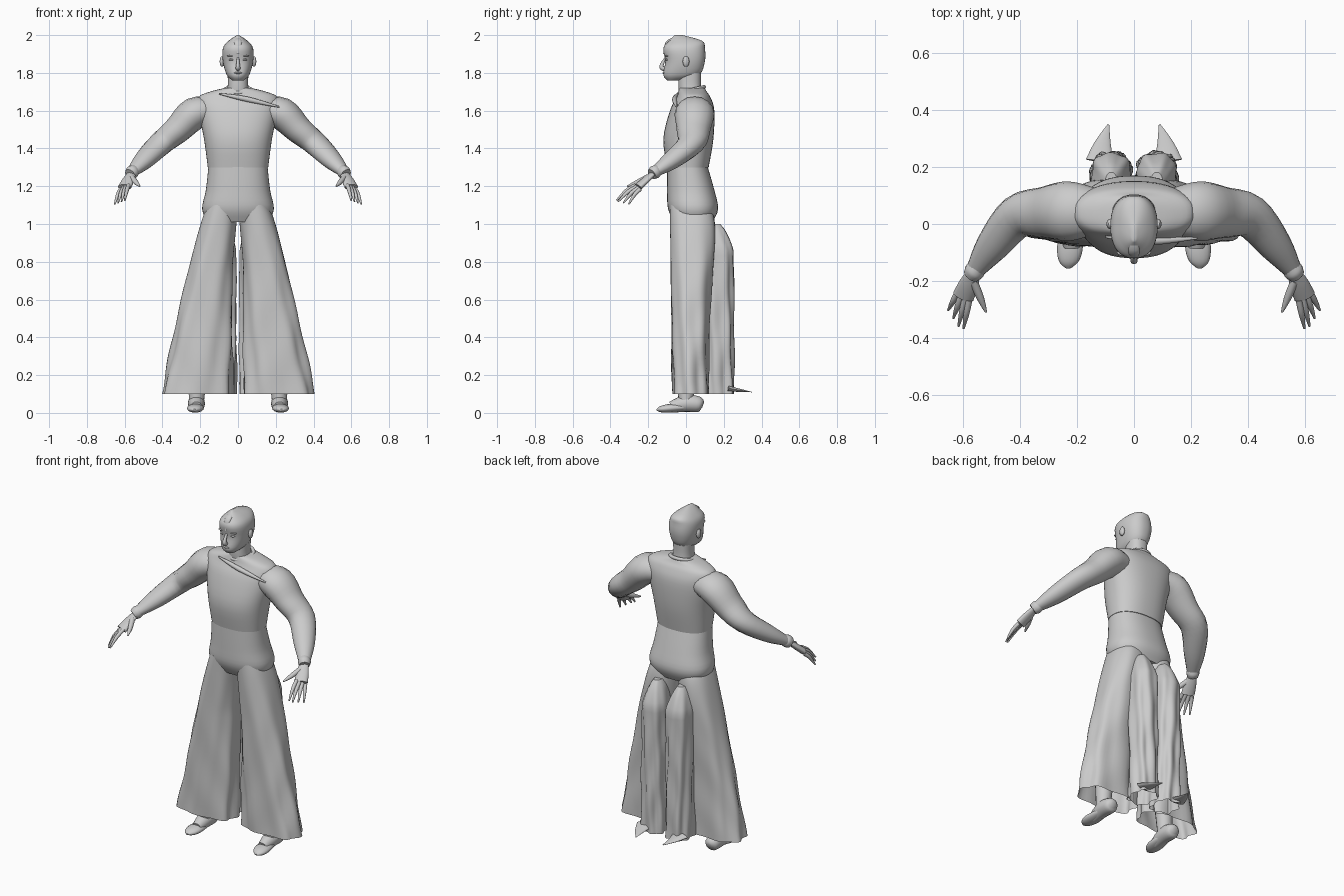
import bpy, bmesh, math
from mathutils import Vector

if "Cube" in bpy.data.objects:
    bpy.data.objects.remove(bpy.data.objects["Cube"])

shade = (.6, .6, .6, 1)
grey = bpy.data.materials.new("plain grey")
grey.use_nodes = True
grey.diffuse_color = shade
grey.node_tree.nodes["Principled BSDF"].inputs["Base Color"].default_value = shade


def loft(name, rings, open_end=False):
    """Skin a list of equal-length point rings and shade it smooth."""
    bm = bmesh.new()
    rows = [[bm.verts.new(point) for point in ring] for ring in rings]
    for lower, upper in zip(rows, rows[1:]):
        for i in range(len(lower)):
            bm.faces.new((lower[i - 1], lower[i], upper[i], upper[i - 1]))
    bm.faces.new(rows[0])
    if not open_end:
        bm.faces.new(rows[-1])
    bmesh.ops.recalc_face_normals(bm, faces=bm.faces)
    mesh = bpy.data.meshes.new(name)
    bm.to_mesh(mesh)
    bm.free()
    mesh.materials.append(grey)
    part = bpy.data.objects.new(name, mesh)
    bpy.context.collection.objects.link(part)
    bpy.ops.object.select_all(action="DESELECT")
    part.select_set(True)
    bpy.context.view_layer.objects.active = part
    bpy.ops.object.shade_smooth_by_angle(angle=math.radians(50))


def smooth_rows(rows, steps=4):
    """Pass a smooth curve through rows of values."""
    rows = [Vector(row) for row in rows]
    padded = [rows[0], *rows, rows[-1]]
    result = []
    for before, start, end, after in zip(padded, padded[1:], padded[2:], padded[3:]):
        for step in range(steps):
            t = step / steps
            leave, arrive = (end - before) / 2, (after - start) / 2
            ease = t * t * (3 - 2 * t)
            result.append(start.lerp(end, ease) + leave * t * (1 - t) ** 2 - arrive * t * t * (1 - t))
    return result + [rows[-1]]


def circle(count):
    angles = [math.tau * i / count for i in range(count)]
    return [(a, math.cos(a), math.sin(a)) for a in angles]


def section(z, left, right, front, back, fold=0, phase=0, power=.85):
    """Horizontal rounded outline, optionally rippled by cloth folds."""
    ring = []
    for angle, c, s in circle(48):
        ripple = 1 + fold * (math.sin(7 * angle + 5 * z + phase) + math.sin(4 * angle - 17 * z) / 2)
        x = math.copysign(abs(c) ** power, c) * ripple
        y = math.copysign(abs(s) ** power, s) * ripple
        ring.append(((left + right + x * (right - left)) / 2, (front + back + y * (back - front)) / 2, z))
    return ring


def body(name, rows):
    """Symmetric upright form from rows of height, half width, front, back."""
    loft(name, [section(z, -w, w, front, back) for z, w, front, back in smooth_rows(rows)])


def tube(name, path, widths, flat=1, side=1, up=(0, 0, 1)):
    """Smooth tube; flat scales its thickness along the up direction."""
    knots = smooth_rows([(side * x, y, z, w) for (x, y, z), w in zip(path, widths)])
    points = [knot.to_3d() for knot in knots]
    before, after = [points[0], *points], points[1:] + points[-1:]
    rings = []
    for point, knot, past, ahead in zip(points, knots, before, after):
        along = (ahead - past).normalized()
        across = along.cross(Vector(up)).normalized()
        rise = across.cross(along) * flat
        rings.append([point + (across * c + rise * s) * knot.w for _, c, s in circle(16)])
    loft(name, rings)


def ball(name, centre, size):
    """Ellipsoid from stacked circles."""
    rings = []
    for k in range(1, 8):
        level, girth = math.cos(math.pi * k / 8), math.sin(math.pi * k / 8)
        offsets = [(c * girth, s * girth, -level) for _, c, s in circle(12)]
        rings.append([[m + o * r for m, o, r in zip(centre, offset, size)] for offset in offsets])
    loft(name, rings)


# Head and neck
body("neck", [(1.65, .07, -.03, .1), (1.72, .055, -.04, .08), (1.8, .055, -.04, .08)])
body("head", [(1.76, .03, -.1, -.03), (1.79, .06, -.12, .07), (1.86, .08, -.11, .1),
              (1.93, .08, -.12, .1), (1.97, .05, -.09, .085), (2, .005, -.06, -.02)])
tube("hair_peak", [(0, -.05, 1.99), (0, -.1, 1.96), (0, -.12, 1.9)], [.01, .02, .003], .4, up=(0, -1, 1))
tube("nose", [(0, -.1, 1.89), (0, -.12, 1.86), (0, -.13, 1.83), (0, -.11, 1.82)],
     [.005, .008, .012, .012], up=(0, 1, 0))
ball("mouth", (0, -.115, 1.8), (.022, .01, .006))

# Shirt with a neckband and a fold slung toward the left shoulder
body("shirt", [(1.3, .16, -.1, .12), (1.45, .18, -.12, .145), (1.6, .21, -.085, .15),
               (1.67, .21, -.05, .13), (1.7, .15, -.04, .11), (1.72, .07, -.035, .1)])
tube("neckband", [(c * .07, .03 + s * .065, 1.71 + s * .015) for _, c, s in circle(12) + circle(1)], [.01] * 13)
tube("chest_fold", [(-.1, -.045, 1.69), (.05, -.06, 1.66), (.22, -.05, 1.62)], [.004, .014, .004])

# Hips
body("hips", [(1.32, .155, -.1, .11), (1.18, .17, -.1, .15), (1.08, .19, -.095, .17), (1.01, .16, -.06, .14)])


def trouser_leg(t):
    """Straight front, outer edge flaring and folds deepening to the hem."""
    inner, outer = .03 * min(1, 3 * t), .16 + .24 * t ** .8
    back = .11 + .18 * t ** .5 * (1 - t) ** 3 + .01 * t
    return 1.1 - t, inner, outer, -.085 + .015 * t, back, .06 * t


def rear_fold(t):
    """Hanging cloth that swells quickly below its top."""
    swell = min(1, .1 + 6 * t) ** .5
    return 1 - .9 * t, .08 - .07 * swell, .08 + .07 * swell, .09, .15 + .1 * swell, .1 * t ** .5


for side, tag in ((1, "left"), (-1, "right")):
    # Face features
    ball(tag + "_eye", (side * .034, -.1, 1.87), (.015, .01, .006))
    ball(tag + "_brow", (side * .036, -.1, 1.89), (.024, .012, .004))
    ball(tag + "_ear", (side * .085, 0, 1.86), (.012, .018, .028))

    # Trouser leg and the fold hanging behind it
    for name, rule in (("_trouser_leg", trouser_leg), ("_rear_fold", rear_fold)):
        rings = []
        for step in range(33):
            z, inner, outer, front, back, fold = rule(step / 32)
            ring = section(z, inner, outer, front, back, fold, side)
            rings.append([(side * x, y, z) for x, y, z in ring])
        loft(tag + name, rings, open_end=True)
    tube(tag + "_hem_point", [(.12, .22, .13), (.11, .28, .12), (.09, .35, .11)], [.05, .03, .003], .3, side)

    # Shin and shoe
    tube(tag + "_shin", [(.2, 0, .5), (.22, 0, .06)], [.07, .04], side=side, up=(0, 1, 0))
    tube(tag + "_heel", [(.22, .09, .04), (.22, .07, .045), (.22, 0, .05), (.22, -.08, .03)],
         [.015, .04, .045, .03], 1, side)
    tube(tag + "_toe", [(.22, 0, .03), (.225, -.08, .025), (.23, -.13, .02), (.23, -.155, .015)],
         [.035, .045, .035, .01], .5, side)

    # Sleeve and cuff
    wrist = Vector((.56, -.165, 1.275))
    tube(tag + "_sleeve", [(.13, .045, 1.6), (.23, .045, 1.585), (.32, .04, 1.5), (.41, .025, 1.425),
                           (.5, -.08, 1.335), wrist],
         [.08, .105, .09, .076, .058, .032], .82, side)
    along = Vector((.3, -.4, -.3))
    tube(tag + "_cuff", [wrist - along / 25, wrist, wrist + along / 25], [.03, .036, .03], 1, side)

    # Hand with fanned fingers
    knuckles = Vector((.6, -.255, 1.195))
    tube(tag + "_palm", [wrist, wrist.lerp(knuckles, .5), knuckles], [.022, .034, .038], .5, side)
    spread = Vector((.014, .008, -.007))
    for k, finger in enumerate(("index", "middle", "ring", "little")):
        base = knuckles + spread * (k - 1.5)
        tip = base + Vector((.02 + .004 * k, -.1 + .02 * max(0, k - 1), -.08))
        bend = base.lerp(tip, .5) + Vector((0, 0, .01))
        tube(tag + "_" + finger + "_finger", [base, bend, tip], [.011, .01, .004], 1, side)
    tube(tag + "_thumb", [(.565, -.2, 1.25), (.54, -.26, 1.22), (.52, -.31, 1.2)], [.015, .013, .004], 1, side)
